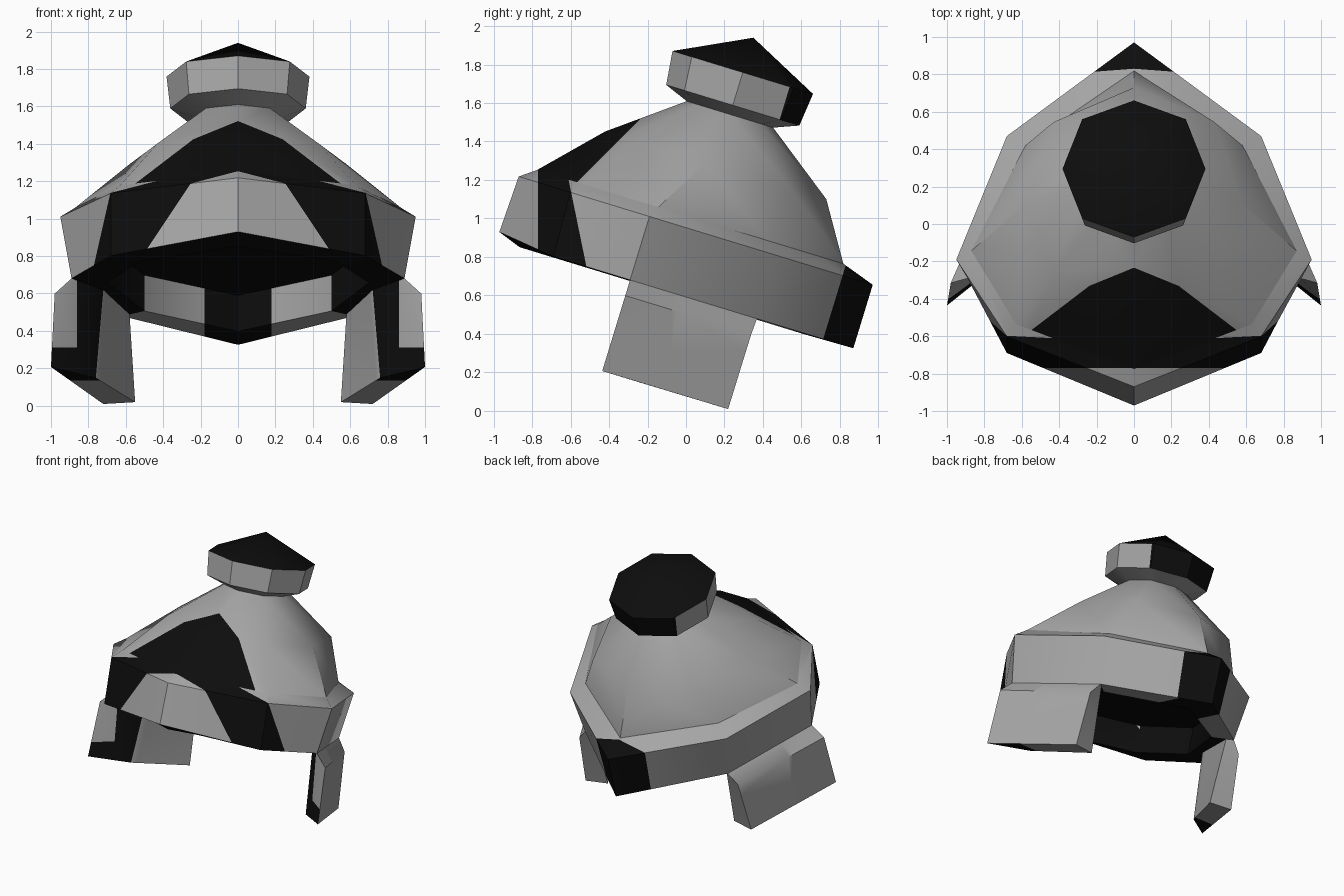
import bpy, bmesh, math
from mathutils import Vector

if "Cube" in bpy.data.objects:
    bpy.data.objects.remove(bpy.data.objects["Cube"])

TILT = math.radians(17)
C, S = math.cos(TILT), math.sin(TILT)


def mat(name, v):
    m = bpy.data.materials.new(name)
    m.diffuse_color = (v, v, v, 1)
    m.use_nodes = True
    m.node_tree.nodes["Principled BSDF"].inputs["Base Color"].default_value = m.diffuse_color
    return m


MATS = [mat("grey", 0.38), mat("black", 0.004)]


def world(p):
    # helmet frame (tilted back 17 degrees) to world
    x, y, z = p
    return Vector((x, -0.19 + C * y + S * z, 1.01 - S * y + C * z))


def local_y(p):
    return C * (p.y + 0.19) - S * (p.z - 1.01)


def octagon(r, z, cy=0.245):
    d = r * 0.725
    return ring([(0, cy + r), (d, cy + d), (r, cy), (d, cy - d), (0, cy - r)], z)


def ring(half, z, front_z=None):
    # five points from back to front, mirrored to eight
    pts = [(x, y, z) for x, y in half]
    if front_z is not None:
        pts[4] = (pts[4][0], pts[4][1], front_z)
    return pts + [(-x, y, zz) for x, y, zz in pts[3:0:-1]]


def loft(bm, rings):
    rows = [[bm.verts.new(world(p)) for p in r] for r in rings]
    for a, b in zip(rows, rows[1:]):
        n = len(a)
        for i in range(n):
            j = (i + 1) % n
            bm.faces.new((a[i], a[j], b[j], b[i]))
    return rows


def cut(bm, co, no):
    bmesh.ops.bisect_plane(bm, geom=bm.verts[:] + bm.edges[:] + bm.faces[:],
                           dist=1e-4, plane_co=co, plane_no=no)


def finish(bm, name, rule, angle=38):
    bmesh.ops.recalc_face_normals(bm, faces=bm.faces[:])
    bm.normal_update()
    for f in bm.faces:
        f.material_index = 1 if rule(f.calc_center_median(), f.normal) else 0
    me = bpy.data.meshes.new(name)
    bm.to_mesh(me)
    bm.free()
    for m in MATS:
        me.materials.append(m)
    ob = bpy.data.objects.new(name, me)
    bpy.context.collection.objects.link(ob)
    bpy.context.view_layer.objects.active = ob
    ob.select_set(True)
    bpy.ops.object.shade_smooth_by_angle(angle=math.radians(angle))
    ob.select_set(False)
    return ob


UP = Vector((0, S, C))
BACK = Vector((0, C, -S))
upper = [(0, 1.214), (0.68, 0.69), (0.95, 0), (0.68, -0.43), (0, -0.711)]
lower = [(0, 1.214), (0.62, 0.69), (0.89, 0), (0.68, -0.417), (0, -0.723)]
base = [(0, 1.036), (0.58, 0.62), (0.87, 0.03), (0.63, -0.38), (0, -0.63)]
middle = [(0, 0.853), (0.43, 0.66), (0.58, 0.2), (0.43, -0.18), (0, -0.35)]
inner = [(0, 0.95), (0.5, 0.58), (0.7, 0.06), (0.52, -0.33), (0, -0.6)]

# dome, black in front of a slanted plane
bm = bmesh.new()
loft(bm, [ring(base, 0.06), ring(middle, 0.355), octagon(0.235, 0.63)])
cut(bm, (0, 0, 1.755), (0, -1, 1))
finish(bm, "dome", lambda c, n: c.z - c.y > 1.755)

# rim band with ledge, underside lip and recessed ceiling
bm = bmesh.new()
rows = loft(bm, [ring(base, 0.06), ring(upper, 0), ring(lower, -0.345, -0.305),
                 ring(inner, -0.35), ring(inner, -0.15)])
bm.faces.new(rows[-1])
cut(bm, (0, -0.77, 0), (0, 1, 0))
cut(bm, (0, -0.6, 1.15), (0, 0.39, 0.08))
cut(bm, world((0, 1.05, 0)), BACK)
cut(bm, (0.18, 0, 0), (1, 0, 0))
cut(bm, (-0.18, 0, 0), (1, 0, 0))


def band_rule(c, n):
    ly = local_y(c)
    lz = S * (c.y + 0.19) + C * (c.z - 1.01)
    inside = lz < -0.16 and (n.dot(UP) < -0.7 or n.xy.dot(Vector((c.x, c.y - 0.05))) < 0)
    if inside or (lz < -0.1 and n.dot(UP) < -0.9):
        return lz > -0.2 or ly < 0.45 or abs(c.x) < 0.18
    if ly > 1.05:
        return True
    return c.y > -0.77 and 0.39 * (c.y + 0.6) + 0.08 * (c.z - 1.15) < 0


finish(bm, "rim_band", band_rule)

# top knob with black cone cap
bm = bmesh.new()
rows = loft(bm, [octagon(0.235, 0.63), octagon(0.362, 0.68), octagon(0.382, 0.858)])
apex = bm.verts.new(world((0, 0.245, 1.047)))
for i in range(8):
    bm.faces.new((rows[-1][i], rows[-1][(i + 1) % 8], apex))
cut(bm, world((0, 0.5, 0)), BACK)
finish(bm, "top_knob", lambda c, n: n.dot(UP) > 0.5 or (local_y(c) > 0.5 and n.dot(UP) > -0.6))

# cheek flaps: sections at front and back, each from top outer round to top inner
front = [(0.89, 0, -0.345), (0.98, 0, -0.43), (1.0, 0, -0.84), (0.76, 0.2, -0.84), (0.72, 0.2, -0.345)]
back = [(0.62, 0.69, -0.345), (0.69, 0.685, -0.43), (0.72, 0.684, -0.838), (0.55, 0.65, -0.838), (0.58, 0.65, -0.345)]
for name, s in (("right_cheek_flap", 1), ("left_cheek_flap", -1)):
    bm = bmesh.new()
    a, b = loft(bm, [[(s * x, y, z) for x, y, z in sec] for sec in (front, back)])
    bm.faces.new(a)
    bm.faces.new(b)
    cut(bm, (s * 0.86, 0, 0), (1, 0, 0))
    cut(bm, (0, 0, 0.31), (0, 0, 1))
    cut(bm, world((0, 0.25, 0)), BACK)

    def flap_rule(c, n, s=s):
        if n.dot(UP) < -0.8:
            return local_y(c) < 0.25
        return n.y < -0.4 and n.x * s < 0.2 and local_y(c) < 0.21 and (abs(c.x) < 0.86 or c.z < 0.31)

    finish(bm, name, flap_rule)
